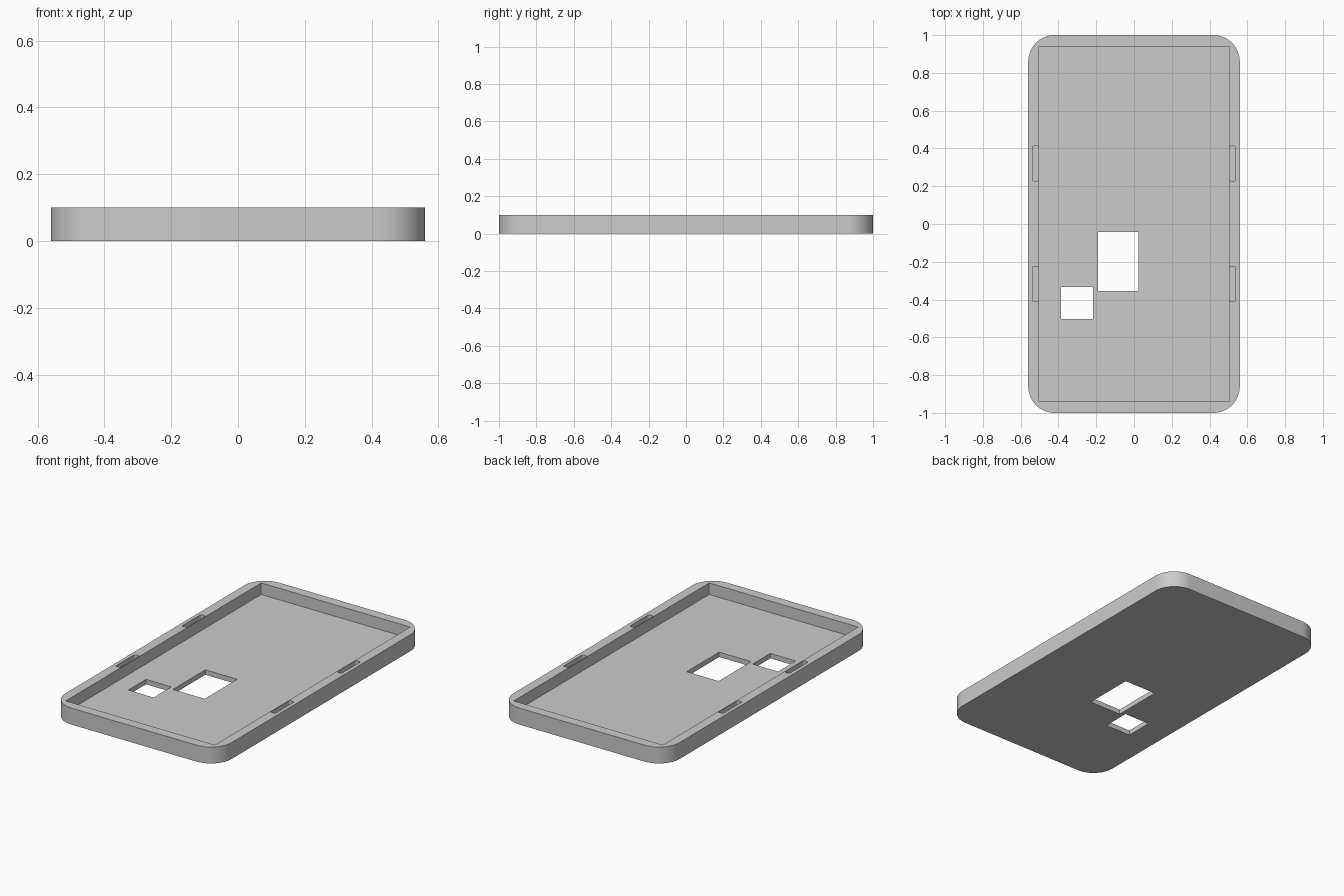
import bpy
import bmesh
import math

if "Cube" in bpy.data.objects:
    bpy.data.objects.remove(bpy.data.objects["Cube"], do_unlink=True)

HEIGHT = 0.1
FLOOR = 0.03

grey = bpy.data.materials.new("plain grey")
grey.use_nodes = True
grey.diffuse_color = (0.6, 0.6, 0.6, 1)
grey.node_tree.nodes["Principled BSDF"].inputs["Base Color"].default_value = (0.6, 0.6, 0.6, 1)


def slab(name, x0, x1, y0, y1, z0, z1, radius=0.0, segments=1):
    """Upright block whose vertical edges may be rounded."""
    bm = bmesh.new()
    bmesh.ops.create_cube(bm, size=1)
    for v in bm.verts:
        v.co.x = x1 if v.co.x > 0 else x0
        v.co.y = y1 if v.co.y > 0 else y0
        v.co.z = z1 if v.co.z > 0 else z0
    if radius:
        upright = [e for e in bm.edges if abs(e.verts[0].co.z - e.verts[1].co.z) > 1e-4]
        bmesh.ops.bevel(bm, geom=upright, offset=radius, segments=segments,
                        profile=0.5, affect='EDGES')
    bmesh.ops.recalc_face_normals(bm, faces=bm.faces[:])
    mesh = bpy.data.meshes.new(name)
    bm.to_mesh(mesh)
    bm.free()
    mesh.materials.append(grey)
    obj = bpy.data.objects.new(name, mesh)
    bpy.context.collection.objects.link(obj)
    return obj


# Outer shell with rounded corners
tray = slab("tray", -0.56, 0.56, -1, 1, 0, HEIGHT, 0.14, 16)

# Square-cornered cavity and the two windows through the floor
cutters = [
    slab("cavity_cutter", -0.502, 0.502, -0.94, 0.94, FLOOR, 0.2),
    slab("large_window_cutter", -0.19, 0.025, -0.355, -0.043, -0.1, 0.15),
    slab("small_window_cutter", -0.387, -0.216, -0.503, -0.333, -0.1, 0.15),
]

# Four blind slots in the rim of the long sides
for x in (-0.522, 0.522):
    for y in (-0.318, 0.32):
        cutters.append(slab("slot_cutter", x - 0.016, x + 0.016, y - 0.092, y + 0.092,
                            0.05, 0.15, 0.008, 4))

bpy.ops.object.select_all(action='DESELECT')
bpy.context.view_layer.objects.active = tray
tray.select_set(True)
for cutter in cutters:
    cutter.hide_render = True
    mod = tray.modifiers.new(cutter.name, 'BOOLEAN')
    mod.operation = 'DIFFERENCE'
    mod.solver = 'EXACT'
    mod.object = cutter
    bpy.ops.object.modifier_apply(modifier=mod.name)
    bpy.data.objects.remove(cutter, do_unlink=True)

bpy.ops.object.shade_smooth_by_angle(angle=math.radians(30))
